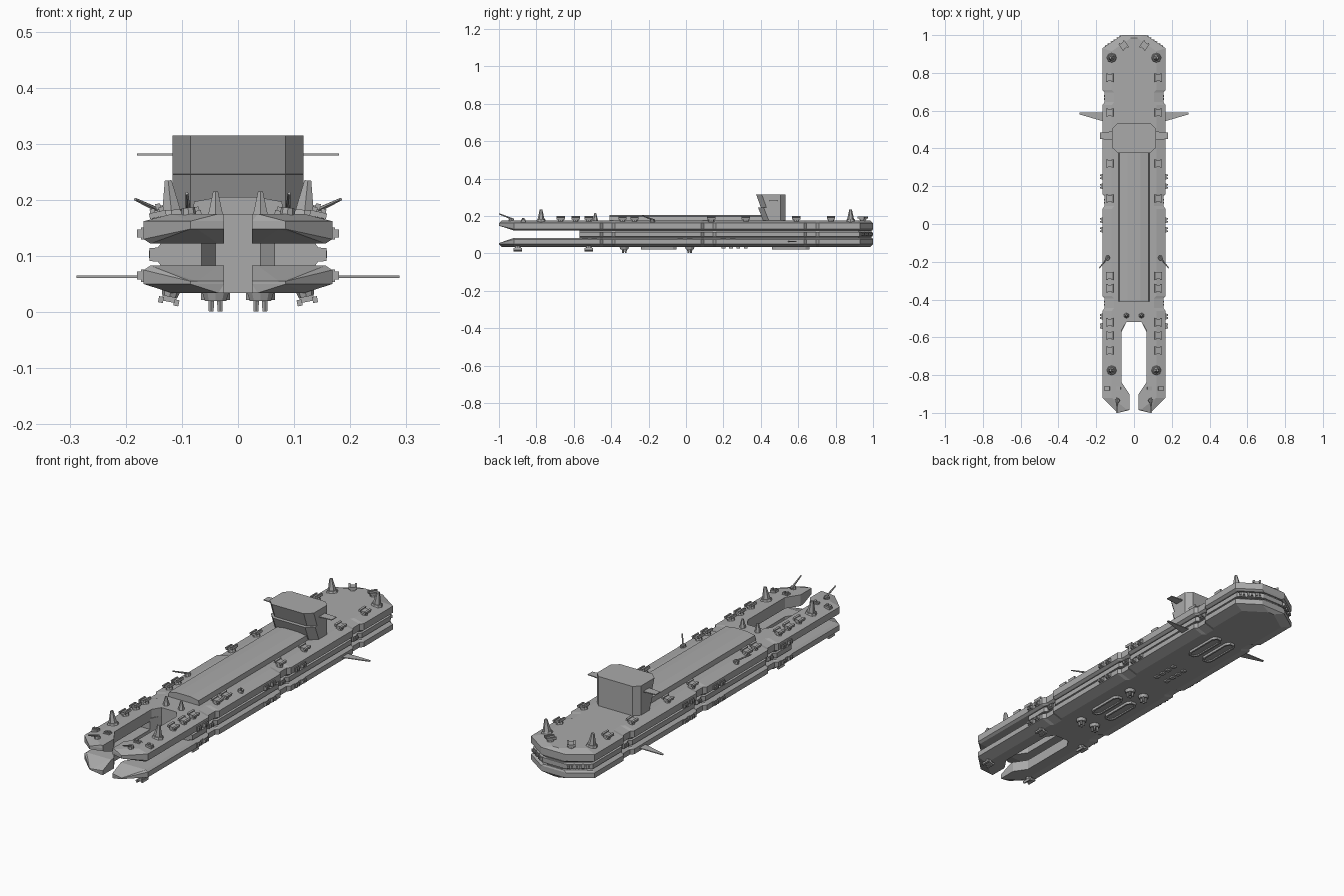
import bpy, bmesh, math
from mathutils import Matrix, Vector

if "Cube" in bpy.data.objects:
    bpy.data.objects.remove(bpy.data.objects["Cube"])

grey = bpy.data.materials.new("hull_grey")
grey.use_nodes = True
COLOUR = (0.4, 0.4, 0.4, 1)
grey.diffuse_color = COLOUR
grey.node_tree.nodes["Principled BSDF"].inputs["Base Color"].default_value = COLOUR


def mesh_from(bm, name):
    bmesh.ops.recalc_face_normals(bm, faces=bm.faces)
    me = bpy.data.meshes.new(name)
    bm.to_mesh(me)
    bm.free()
    me.materials.append(grey)
    return me


def place(me, name, matrix=None):
    ob = bpy.data.objects.new(name, me)
    if matrix:
        ob.matrix_world = matrix
    bpy.context.collection.objects.link(ob)
    return ob


def loft(rings):
    """Closed solid through equal-length rings of points."""
    bm = bmesh.new()
    rows = [[bm.verts.new(p) for p in r] for r in rings]
    n = len(rows[0])
    for a, b in zip(rows, rows[1:]):
        for i in range(n):
            j = (i + 1) % n
            bm.faces.new((a[i], a[j], b[j], b[i]))
    bm.faces.new(rows[0])
    bm.faces.new(rows[-1])
    return bm


def add_box(bm, centre, size):
    m = Matrix.Translation(centre) @ Matrix.Diagonal((*size, 1))
    bmesh.ops.create_cube(bm, size=1, matrix=m)


def add_cone(bm, base, r1, r2, h, sides=8):
    bmesh.ops.create_cone(bm, cap_ends=True, segments=sides, radius1=r1, radius2=r2,
                          depth=h, matrix=Matrix.Translation(Vector(base) + Vector((0, 0, h / 2))))


def mirrored(half):
    return half + [(-x, y) for x, y in reversed(half)]


def slab(name, half, slot, layers, tip_z=None):
    """Stacked hull outline; slot points keep their place, outer ones are inset."""
    rings = []
    for z, d in layers:
        pts = []
        for x, y in half:
            end = 0.3 * d * ((y < -0.95) - (y > 0.9))
            pts.append((x - d, y + end))
        pts += slot
        rings.append([(x, y, z) for x, y in mirrored(pts)])
    bm = loft(rings)
    bmesh.ops.triangulate(bm, faces=bm.faces)
    if tip_z:
        # bow prongs thin out toward the tip
        old, new = tip_z
        bmesh.ops.bisect_plane(bm, geom=bm.verts[:] + bm.edges[:] + bm.faces[:],
                               plane_co=(0, -0.92, 0), plane_no=(0, 1, 0))
        for v in bm.verts:
            if v.co.y < -0.95 and abs(v.co.z - old) < 0.011:
                v.co.z = new
    return place(mesh_from(bm, name), name)


# Hull outline with shallow side notches
W = 0.168
NOTCHES = (0.67, 0.12, -0.42)
side = [(0.065, 1), (W, 0.93)]
for y in NOTCHES:
    side += [(W, y + 0.04), (W - 0.013, y + 0.025), (W - 0.013, y - 0.025), (W, y - 0.04)]
bow = [(W, -0.92), (0.085, -1)]
slot = [(0.025, -0.985), (0.025, -0.9), (0.065, -0.84), (0.065, -0.56), (0.04, -0.52)]
slab("upper_hull", side + bow, slot,
     [(0.122, 0.012), (0.13, 0), (0.162, 0), (0.175, 0.05)], (0.126, 0.148))
slab("lower_hull", side + bow, slot,
     [(0.034, 0.05), (0.05, 0), (0.075, 0), (0.083, 0.012)], (0.079, 0.055))
slab("middle_hull", side + [(W, -0.57)], [(0.065, -0.57), (0.04, -0.52)],
     [(0.07, 0.04), (0.09, 0.025), (0.091, 0.01), (0.114, 0.01), (0.115, 0.025), (0.135, 0.04)])

# Raised spine along the deck
section = mirrored([(0.083, 0.17), (0.078, 0.197), (0.035, 0.205)])
spine = loft([[(x, y, z) for x, z in section] for y in (-0.41, 0.42)])
place(mesh_from(spine, "deck_spine"), "deck_spine")

# Command tower with an overhanging front
rings = []
for z, front in ((0.17, 0.415), (0.245, 0.385), (0.246, 0.4), (0.315, 0.375)):
    half = [(0.085, front), (0.117, front + 0.03), (0.117, 0.505), (0.09, 0.532)]
    rings.append([(x, y, z) for x, y in mirrored(half)])
place(mesh_from(loft(rings), "command_tower"), "command_tower")


def fin(name, pts, z, t):
    for s, label in ((1, "left"), (-1, "right")):
        bm = loft([[(s * x, y, h) for x, y in pts] for h in (z - t, z + t)])
        place(mesh_from(bm, name), label + "_" + name)


fin("tower_wing", [(0.11, 0.445), (0.18, 0.45), (0.18, 0.485), (0.11, 0.49)], 0.281, 0.002)
fin("hull_fin", [(0.15, 0.54), (0.288, 0.58), (0.288, 0.59), (0.15, 0.59)], 0.063, 0.002)

# Shared small parts, each standing on its local z = 0
bm = bmesh.new()
add_cone(bm, (0, 0, -0.006), 0.017, 0.014, 0.014)
add_box(bm, (0, 0, 0.013), (0.026, 0.034, 0.01))
for s in (-1, 1):
    add_box(bm, (s * 0.014, 0, 0.017), (0.009, 0.044, 0.011))
turret = mesh_from(bm, "twin_turret")

bm = bmesh.new()
add_box(bm, (0, 0, 0), (0.03, 0.022, 0.01))
for s in (-1, 1):
    add_box(bm, (s * 0.008, 0, 0.007), (0.009, 0.014, 0.01))
side_gun = mesh_from(bm, "side_gun")

bm = bmesh.new()
add_cone(bm, (0, 0, -0.005), 0.028, 0.022, 0.014)
add_cone(bm, (0, 0, 0.007), 0.019, 0.007, 0.055, 6)
mast = mesh_from(bm, "mast")

bm = bmesh.new()
add_cone(bm, (0, 0, -0.003), 0.016, 0.005, 0.045, 6)
small_mast = mesh_from(bm, "small_mast")

bm = bmesh.new()
add_cone(bm, (0, 0, 0), 0.025, 0.02, 0.015, 10)
for i in range(4):
    a = math.radians(45 + 90 * i)
    add_cone(bm, (0.011 * math.cos(a), 0.011 * math.sin(a), 0.01), 0.006, 0.005, 0.024, 6)
pod = mesh_from(bm, "belly_pod")

bm = bmesh.new()
add_cone(bm, (0, 0, -0.005), 0.014, 0.012, 0.017)
bmesh.ops.create_cone(bm, cap_ends=True, segments=6, radius1=0.005, radius2=0.003, depth=0.085,
                      matrix=Matrix.Translation((0, -0.025, 0.022)) @ Matrix.Rotation(math.radians(68), 4, "X"))
cannon = mesh_from(bm, "long_cannon")


def pair(me, name, x, y, z, tilt=0, spin=0):
    """Left and right copies; tilt leans outward, spin turns about the part's axis."""
    for s, label in ((1, "left"), (-1, "right")):
        m = (Matrix.Translation((s * x, y, z)) @ Matrix.Rotation(s * math.radians(tilt), 4, "Y")
             @ Matrix.Rotation(s * math.radians(spin), 4, "Z"))
        place(me, label + "_" + name, m)


# Deck fittings
for y in (0.775, 0.59, 0.32, 0.135, -0.275, -0.34, -0.52, -0.59, -0.67):
    pair(turret, "deck_turret", 0.125, y, 0.174, 12)
pair(turret, "stern_turret", 0.055, 0.945, 0.174, 0, -35)
for y in (0.88, -0.775):
    pair(mast, "mast", 0.118, y, 0.173, 6)
pair(small_mast, "small_mast", 0.04, -0.485, 0.173)
pair(cannon, "bow_cannon", 0.088, -0.935, 0.174, 5, 0)
pair(cannon, "deck_cannon", 0.14, -0.18, 0.17, 10, 35)
for x in (0.08, 0.143):
    pair(side_gun, "bow_launcher", x, -0.87, 0.174, 12)

# Broadside guns and the row around the stern
for y in (-0.54, -0.49, -0.03, 0.02, 0.2, 0.25):
    for z in (0.14, 0.065):
        pair(side_gun, "broadside_gun", W, y, z, 90, 90)
for y in NOTCHES:
    pair(side_gun, "notch_gun", 0.147, y, 0.103, 90, 90)
for t in (0.2, 0.5, 0.8):
    m = Vector((0.055, 0.997)).lerp(Vector((0.158, 0.927)), t)
    for s in (-1, 1):
        turn = Matrix.Rotation(-s * math.atan2(0.07, 0.103), 4, "Z")
        place(side_gun, "stern_gun", Matrix.Translation((s * m.x, m.y, 0.103))
              @ turn @ Matrix.Rotation(math.radians(-90), 4, "X"))

# Belly fittings
for y in (-0.33, 0.02):
    pair(pod, "belly_pod", 0.04, y, 0.035, 180)
for y in (-0.9, -0.52):
    pair(turret, "belly_turret", 0.12, y, 0.036, 168)
for y, length in ((-0.145, 0.19), (0.56, 0.2)):
    rings = []
    for z, d in ((0.036, 0), (0.022, 0), (0.022, 0.008), (0.028, 0.008)):
        w, h = 0.026 - d, length / 2 - d
        half = [(w * 0.5, -h), (w, -h + 0.02), (w, h - 0.02), (w * 0.5, h)]
        rings.append([(px, py, z) for px, py in mirrored(half)])
    pair(mesh_from(loft(rings), "belly_hatch"), "belly_hatch", 0.04, y, 0)
bm = bmesh.new()
for i in range(4):
    for s in (-1, 1):
        add_box(bm, (s * 0.03, 0.2 + 0.04 * i, 0.032), (0.02, 0.02, 0.01))
place(mesh_from(bm, "belly_vents"), "belly_vents")
